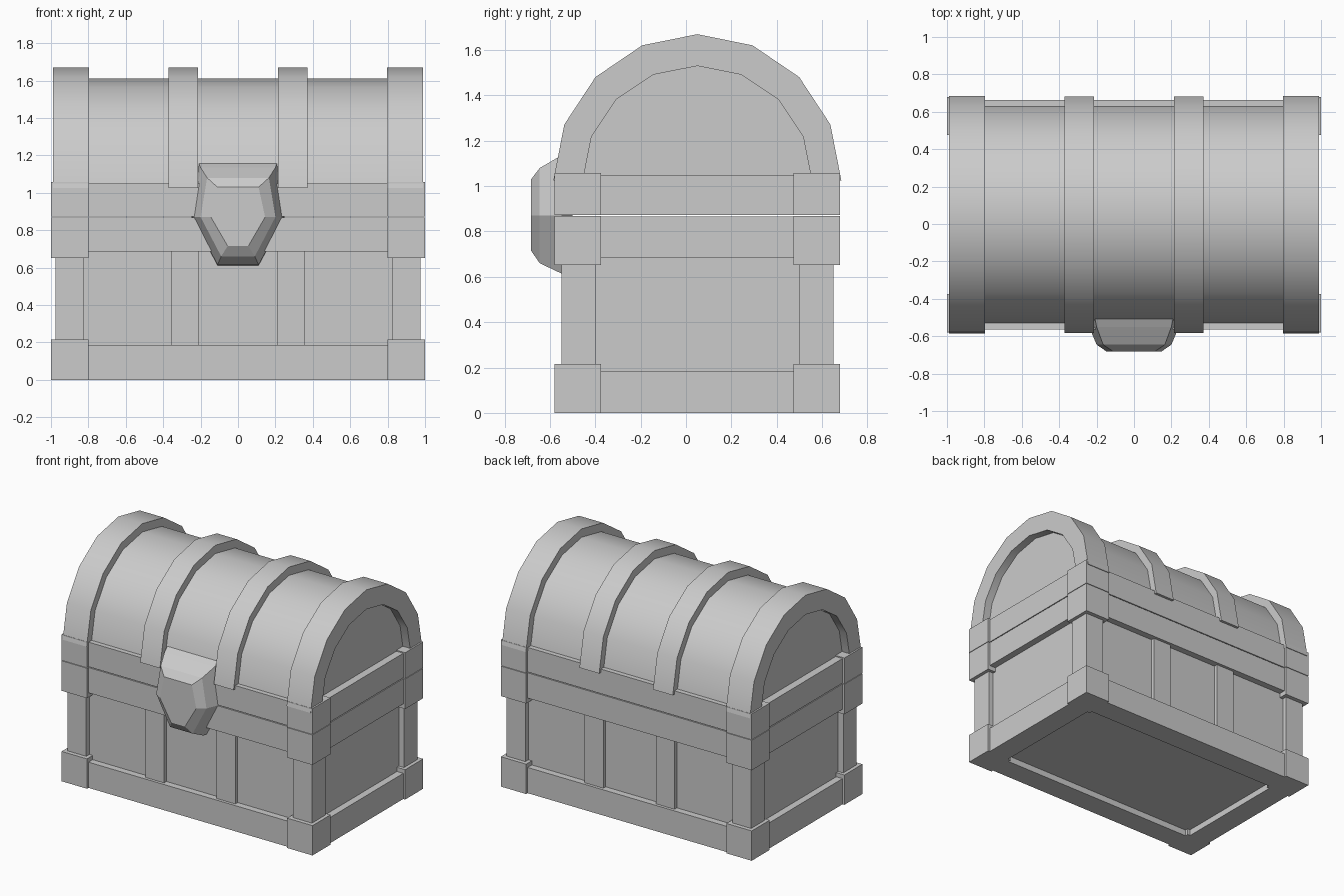
import bpy, bmesh, math

if "Cube" in bpy.data.objects:
    bpy.data.objects.remove(bpy.data.objects["Cube"])

CY = 0.05      # chest centre in y (the lock sticks out in front)
LID_Z = 1.025  # centre height of the lid arch


def finish(name, bm, smooth=False):
    bmesh.ops.recalc_face_normals(bm, faces=bm.faces)
    mesh = bpy.data.meshes.new(name)
    bm.to_mesh(mesh)
    bm.free()
    obj = bpy.data.objects.new(name, mesh)
    bpy.context.collection.objects.link(obj)
    if smooth:
        bpy.ops.object.select_all(action='DESELECT')
        obj.select_set(True)
        bpy.context.view_layer.objects.active = obj
        bpy.ops.object.shade_smooth_by_angle(angle=math.radians(30))
    return obj


def box(name, x0, x1, y0, y1, z0, z1):
    bm = bmesh.new()
    bmesh.ops.create_cube(bm, size=1)
    for v in bm.verts:
        v.co.x = (x0 + x1) / 2 + v.co.x * (x1 - x0)
        v.co.y = CY + (y0 + y1) / 2 + v.co.y * (y1 - y0)
        v.co.z = (z0 + z1) / 2 + v.co.z * (z1 - z0)
    return finish(name, bm)


def corners(name, x, y, wx, wy, z0, z1):
    # One block in each of the four corners
    for sx in (-1, 1):
        for sy in (-1, 1):
            xs = sorted((sx * x, sx * (x - wx)))
            ys = sorted((sy * y, sy * (y - wy)))
            box(name, *xs, *ys, z0, z1)


def band(name, z0, z1, x=0.985, y=0.613, w=0.165):
    # Four boards running around the chest
    for s in (-1, 1):
        box(name + "_long", -x, x, *sorted((s * y, s * (y - w))), z0, z1)
        box(name + "_side", *sorted((s * x, s * (x - w))), -y + w, y - w, z0, z1)


def arch(ry, rz, n=8):
    return [(CY + ry * math.cos(math.pi * i / n), LID_Z + rz * math.sin(math.pi * i / n))
            for i in range(n + 1)]


def extrude_profile(name, profile, x0, x1):
    bm = bmesh.new()
    face = bm.faces.new([bm.verts.new((x0, y, z)) for y, z in profile])
    ext = bmesh.ops.extrude_face_region(bm, geom=[face], use_keep_orig=True)
    verts = [g for g in ext['geom'] if isinstance(g, bmesh.types.BMVert)]
    bmesh.ops.translate(bm, verts=verts, vec=(x1 - x0, 0, 0))
    return finish(name, bm, True)


# Body panels
box("body", -0.935, 0.935, -0.565, 0.565, 0.045, 0.86)

# Horizontal bands: base, body rim and lid rim
band("base_band", 0, 0.185)
band("body_rim", 0.685, 0.867)
band("lid_rim", 0.873, 1.05)
box("lid_floor", -0.9, 0.9, -0.5, 0.5, 0.873, 1.04)

# Corner fittings and posts
corners("base_corner", 1.0, 0.63, 0.202, 0.205, 0, 0.215)
corners("corner_post", 0.975, 0.60, 0.15, 0.152, 0.2, 0.67)
corners("body_rim_corner", 1.0, 0.63, 0.202, 0.205, 0.652, 0.868)
corners("lid_rim_corner", 1.0, 0.63, 0.202, 0.205, 0.872, 1.058)

# Upright slats on front and back
for sx in (-1, 1):
    for sy in (-1, 1):
        box("slat", *sorted((sx * 0.21, sx * 0.358)),
            *sorted((sy * 0.55, sy * 0.592)), 0.17, 0.70)

# Lid barrel and raised straps
extrude_profile("lid_barrel", arch(0.583, 0.585), -0.93, 0.93)
for s in (-1, 1):
    extrude_profile("lid_strap", arch(0.632, 0.645), s * 0.215, s * 0.372)
    extrude_profile("lid_end_strap",
                    arch(0.635, 0.645) + arch(0.505, 0.505)[::-1], s * 0.797, s * 0.988)

# Faceted lock plate: rings of (y, top half-width, top z, middle half-width, bottom half-width, bottom z)
rings = [(-0.50, 0.21, 1.16, 0.25, 0.11, 0.61),
         (-0.55, 0.20, 1.135, 0.24, 0.11, 0.615),
         (-0.645, 0.165, 1.08, 0.20, 0.09, 0.66),
         (-0.683, 0.11, 1.03, 0.145, 0.055, 0.715)]
bm = bmesh.new()
loops = []
for y, tw, tz, mw, bw, bz in rings:
    pts = [(-tw, tz), (tw, tz), (mw, 0.87), (bw, bz), (-bw, bz), (-mw, 0.87)]
    loops.append([bm.verts.new((x, y, z)) for x, z in pts])
for a, b in zip(loops, loops[1:]):
    for i in range(6):
        j = (i + 1) % 6
        bm.faces.new((a[i], a[j], b[j], b[i]))
bm.faces.new(loops[0])
bm.faces.new(loops[-1])
finish("lock_plate", bm)
